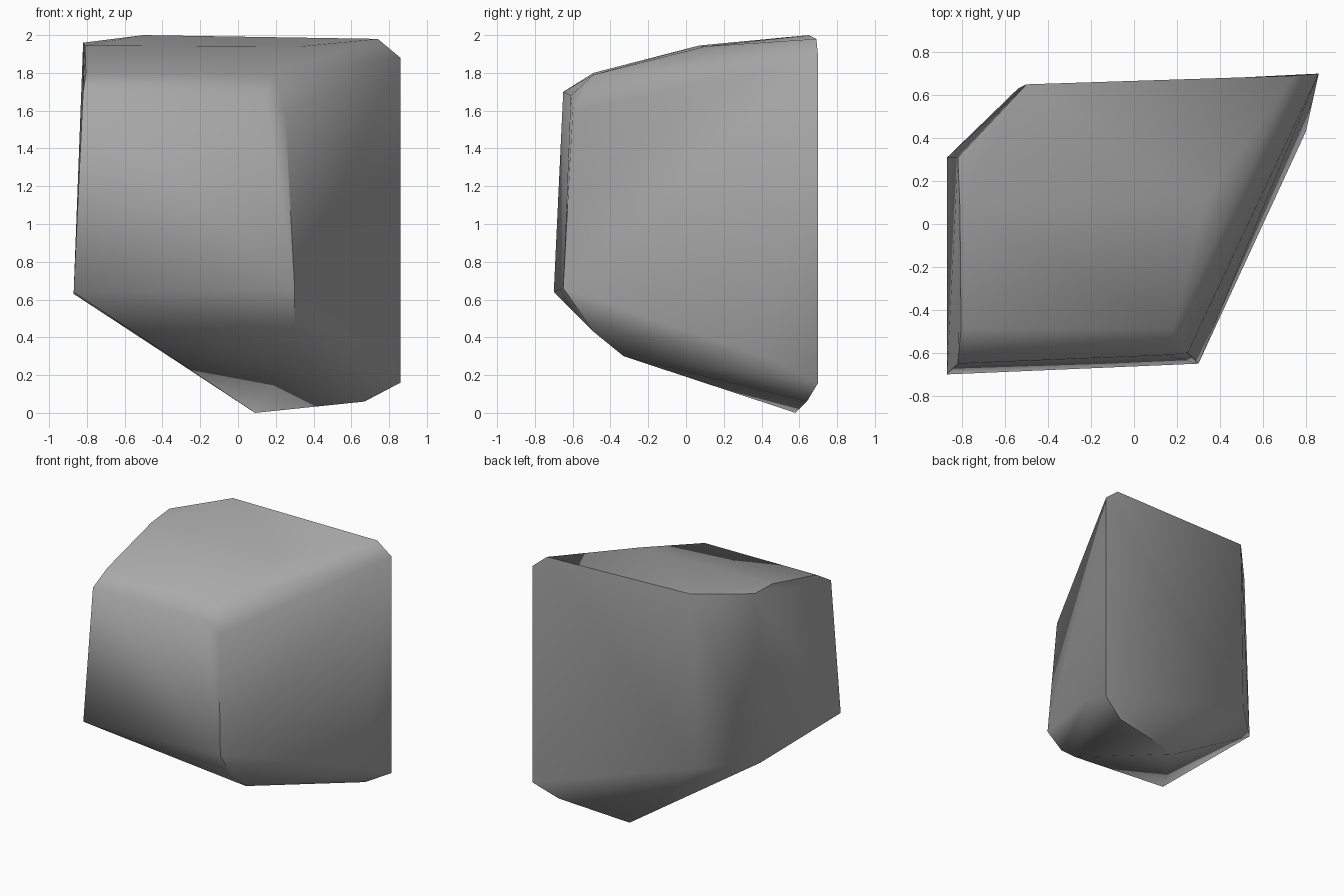
import bpy
import bmesh
from math import radians
from mathutils import Vector

# Remove the default cube
default_cube = bpy.data.objects.get("Cube")
if default_cube:
    bpy.data.objects.remove(default_cube, do_unlink=True)


def flat_material(name, value):
    """One plain grey stone material."""
    material = bpy.data.materials.new(name)
    colour = (value, value, value, 1)
    material.diffuse_color = colour
    material.use_nodes = True
    shader = material.node_tree.nodes["Principled BSDF"]
    shader.inputs["Base Color"].default_value = colour
    shader.inputs["Roughness"].default_value = 0.8
    return material


def convex_stone(name, outlines, material, sharp_angle):
    """Wrap the corner outlines in a convex skin, smooth below sharp_angle."""
    mesh = bpy.data.meshes.new(name)
    bm = bmesh.new()
    for outline in outlines.values():
        for corner in outline:
            bm.verts.new(Vector(corner))
    hull = bmesh.ops.convex_hull(bm, input=bm.verts, use_existing_faces=False)
    loose = [v for v in hull["geom_interior"] if isinstance(v, bmesh.types.BMVert)]
    bmesh.ops.delete(bm, geom=loose, context="VERTS")

    # Join the nearly coplanar triangles into broad facets
    bmesh.ops.dissolve_limit(bm, angle_limit=radians(4),
                             verts=bm.verts, edges=bm.edges)
    bmesh.ops.recalc_face_normals(bm, faces=bm.faces)
    bm.to_mesh(mesh)
    bm.free()

    stone = bpy.data.objects.new(name, mesh)
    bpy.context.collection.objects.link(stone)
    mesh.materials.append(material)
    bpy.ops.object.select_all(action="DESELECT")
    stone.select_set(True)
    bpy.context.view_layer.objects.active = stone
    bpy.ops.object.shade_smooth_by_angle(angle=radians(sharp_angle))
    return stone


# Corners of the boulder, grouped by the facet they outline
boulder_outlines = {
    "front_facet": [(-.87, -.70, .64), (.30, -.65, .66), (.25, -.60, 1.59),
                    (.15, -.61, 1.68), (-.82, -.65, 1.70)],
    "brow_bevel": [(-.805, -.49, 1.80), (.18, -.49, 1.79)],
    "crown": [(-.81, .07, 1.945), (.33, .10, 1.94), (-.82, .31, 1.96),
              (-.50, .65, 2), (.74, .69, 1.98)],
    "back_left_foot": [(-.87, .31, .63), (-.54, .63, .62)],
    "back_corner": [(.86, .70, 1.88), (.86, .70, .16)],
    "side_bevel": [(.30, -.49, .43), (.80, .43, .29)],
    "underside": [(.30, -.33, .30), (.67, .64, .06), (.09, .58, 0)],
}

stone_grey = flat_material("stone grey", 0.4)
convex_stone("boulder", boulder_outlines, stone_grey, sharp_angle=50)
